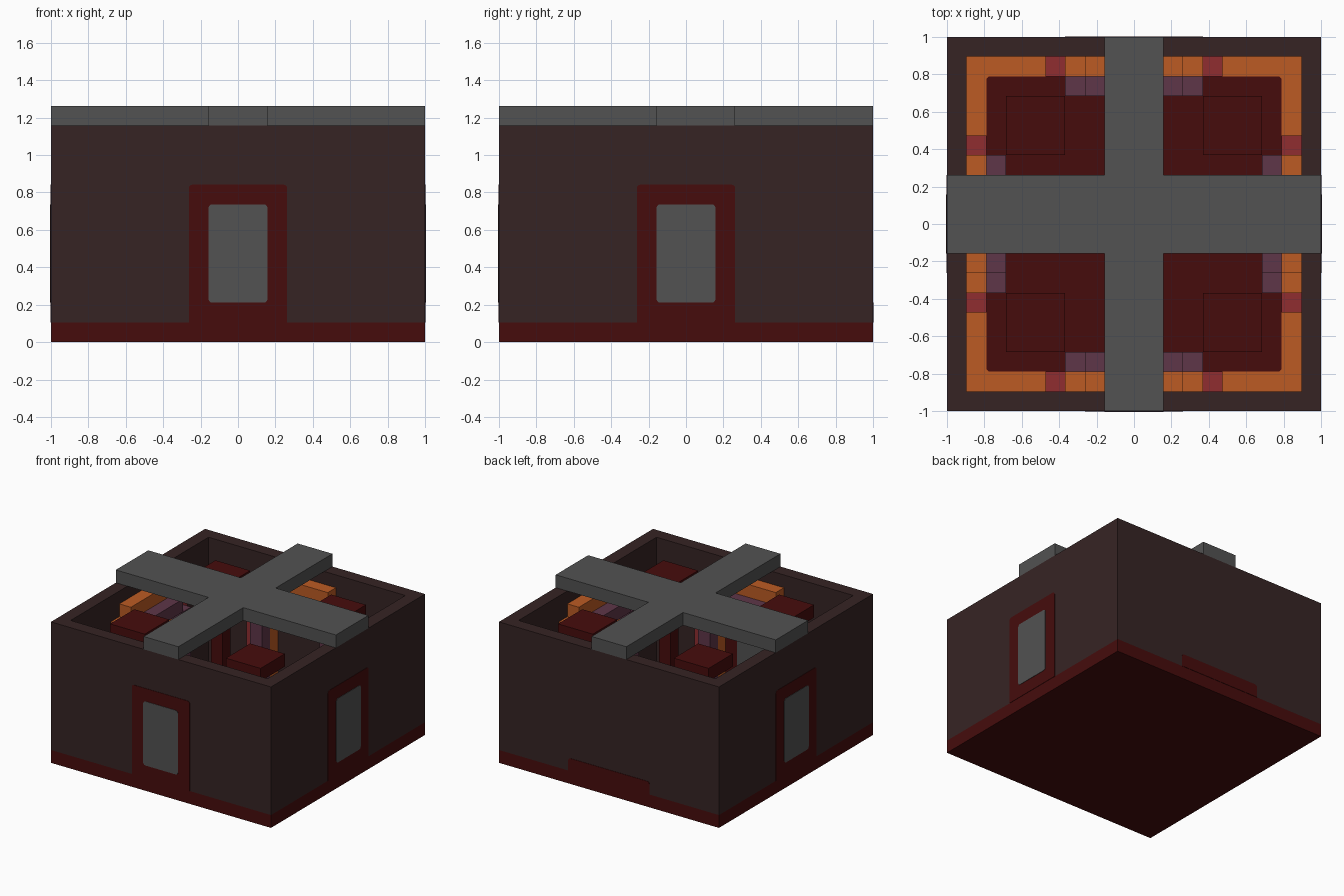
import bpy, bmesh, math
from mathutils import Matrix, Vector

if "Cube" in bpy.data.objects:
    bpy.data.objects.remove(bpy.data.objects["Cube"])

U = 2 / 19          # one block of the modular grid
HALF = 1.0
INNER = HALF - U
WALL_TOP = 11 * U


def material(name, rgb):
    linear = [(c / 255 / 12.92 if c < 11 else ((c / 255 + 0.055) / 1.055) ** 2.4) for c in rgb]
    m = bpy.data.materials.new(name)
    m.use_nodes = True
    m.diffuse_color = (*linear, 1)
    bsdf = m.node_tree.nodes["Principled BSDF"]
    bsdf.inputs["Base Color"].default_value = (*linear, 1)
    bsdf.inputs["Roughness"].default_value = 0.9
    return m


BROWN = material("dark brown", (54, 36, 36))
DARK_RED = material("dark red", (70, 12, 12))
GREY = material("stone grey", (82, 82, 82))
ORANGE = material("orange", (188, 91, 36))
RED = material("brick red", (144, 45, 48))
PURPLE = material("dusty purple", (94, 54, 72))


def finish(bm, name, mat, matrix=Matrix()):
    bmesh.ops.recalc_face_normals(bm, faces=bm.faces)
    mesh = bpy.data.meshes.new(name)
    bm.to_mesh(mesh)
    bm.free()
    mesh.transform(matrix)
    mesh.materials.append(mat)
    obj = bpy.data.objects.new(name, mesh)
    bpy.context.collection.objects.link(obj)
    return obj


def box(name, mat, low, high, matrix=Matrix()):
    bm = bmesh.new()
    bmesh.ops.create_cube(bm, size=1)
    low, high = Vector(low), Vector(high)
    for v in bm.verts:
        v.co = (low + high) / 2 + v.co * (high - low)
    return finish(bm, name, mat, matrix)


def prism(name, mat, outline, depth, matrix=Matrix(), rounded=()):
    """Extrude a flat outline along local z, rounding the listed corners."""
    bm = bmesh.new()
    verts = [bm.verts.new((x, y, 0)) for x, y in outline]
    face = bm.faces.new(verts)
    if rounded:
        bmesh.ops.bevel(bm, geom=[verts[i] for i in rounded], offset=0.02,
                        segments=3, profile=0.5, affect='VERTICES')
    face = bm.faces[:][0]
    top = bmesh.ops.extrude_face_region(bm, geom=[face], use_keep_orig=True)["geom"]
    for v in top:
        if isinstance(v, bmesh.types.BMVert):
            v.co.z += depth
    return finish(bm, name, mat, matrix)


def rect(x, low, high):
    return [(-x, low), (x, low), (x, high), (-x, high)]


# Base, with the painted floor inside
box("base", DARK_RED, (-HALF, -HALF, 0), (HALF, HALF, U))
box("floor_border", ORANGE, (-INNER, -INNER, U), (INNER, INNER, U + 0.003))
prism("floor_carpet", DARK_RED, rect(INNER - U, U - INNER, INNER - U), 0.003,
      Matrix.Translation((0, 0, U + 0.003)), range(4))

# Walls as one open ring
bm = bmesh.new()
corners = [(-1, -1), (1, -1), (1, 1), (-1, 1)]
rings = [[bm.verts.new((x * r, y * r, z)) for x, y in corners]
         for r, z in ((HALF, U), (HALF, WALL_TOP), (INNER, WALL_TOP), (INNER, U))]
for a, b in zip(rings, rings[1:] + rings[:1]):
    for i in range(4):
        j = (i + 1) % 4
        bm.faces.new((a[i], a[j], b[j], b[i]))
finish(bm, "walls", BROWN)

# Crossed roof beams
w, s, n = 1.5 * U, -1.5 * U, 2.5 * U
cross = [(-w, -1), (w, -1), (w, s), (1, s), (1, n), (w, n),
         (w, 1), (-w, 1), (-w, n), (-1, n), (-1, s), (-w, s)]
prism("roof_beams", GREY, cross, U, Matrix.Translation((0, 0, WALL_TOP)))

# Four sides: doors and the stepped arch inside each wall
upright = Matrix.Rotation(math.pi / 2, 4, 'X')
for side, angle in (("front", 0), ("left", 90), ("back", 180), ("right", 270)):
    turn = Matrix.Rotation(math.radians(angle), 4, 'Z')

    def wall_plate(name, mat, outline, y, rounded):
        prism(f"{side}_{name}", mat, outline, 0.003,
              turn @ Matrix.Translation((0, y, 0)) @ upright, rounded)

    if side == "back":
        wall_plate("step", DARK_RED, rect(3.5 * U, U, 2 * U), -HALF, (2, 3))
    else:
        for place, y, out in (("outer", -HALF, -0.003), ("inner", -INNER + 0.003, 0.003)):
            wall_plate(f"{place}_door_frame", DARK_RED, rect(2.5 * U, U, 8 * U), y, (2, 3))
            wall_plate(f"{place}_door", GREY, rect(w, 2 * U, 7 * U), y + out, range(4))

    # Orange arch against the wall, purple arch one block lower in front of it
    for name, mat, depth, top in (("rear_arch", ORANGE, 0, 10), ("fore_arch", PURPLE, 1, 9)):
        y0, y1 = -INNER + depth * U, -INNER + (depth + 1) * U
        box(f"{side}_{name}_lintel", mat, (-2.5 * U, y0, (top - 1) * U),
            (2.5 * U, y1, top * U), turn)
        for label, sx in (("a", -1), ("b", 1)):
            box(f"{side}_{name}_post_{label}", mat, (sx * 3 * U - U / 2, y0, U),
                (sx * 3 * U + U / 2, y1, (top - 1) * U), turn)
    for label, sx in (("a", -1), ("b", 1)):
        box(f"{side}_arch_flank_{label}", RED, (sx * 4 * U - U / 2, -INNER, U),
            (sx * 4 * U + U / 2, -INNER + U, 8 * U), turn)

# Corner pillars with wide square caps
for depth_name, sy in (("front", -1), ("back", 1)):
    for side_name, sx in (("right", -1), ("left", 1)):
        cx, cy = sx * 5 * U, sy * 5 * U
        for part, r, z0, z1 in (("pillar", U / 2, U, 9.5 * U),
                                ("pillar_cap", 1.5 * U, 9.5 * U, 10.5 * U)):
            box(f"{depth_name}_{side_name}_{part}", DARK_RED,
                (cx - r, cy - r, z0), (cx + r, cy + r, z1))
